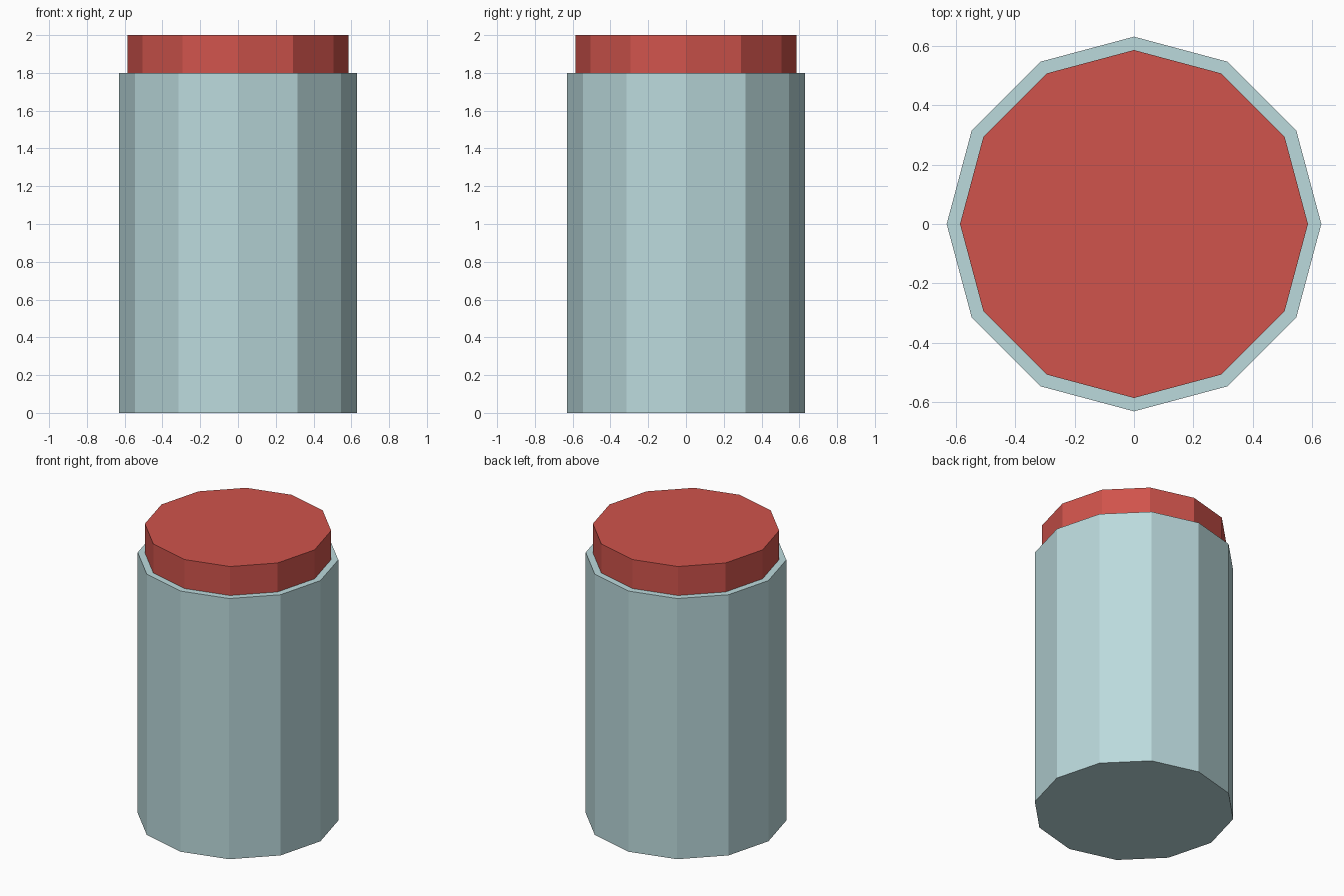
import bpy

if "Cube" in bpy.data.objects:
    bpy.data.objects.remove(bpy.data.objects["Cube"])


def material(name, rgb):
    m = bpy.data.materials.new(name)
    m.diffuse_color = (*rgb, 1.0)
    m.use_nodes = True
    m.node_tree.nodes["Principled BSDF"].inputs["Base Color"].default_value = m.diffuse_color
    return m


def drum(name, radius, z0, z1, mat):
    # twelve-sided flat-shaded cylinder with corners on the x and y axes
    bpy.ops.mesh.primitive_cylinder_add(
        vertices=12, radius=radius, depth=z1 - z0, location=(0, 0, (z0 + z1) / 2))
    ob = bpy.context.object
    ob.name = name
    ob.data.materials.append(mat)
    return ob


pale_blue = material("pale_blue", (0.50, 0.70, 0.72))
red = material("red", (0.63, 0.088, 0.072))

# jar body and the narrower lid on top
drum("jar_body", 0.63, 0.0, 1.8, pale_blue)
drum("lid", 0.585, 1.8, 2.0, red)
